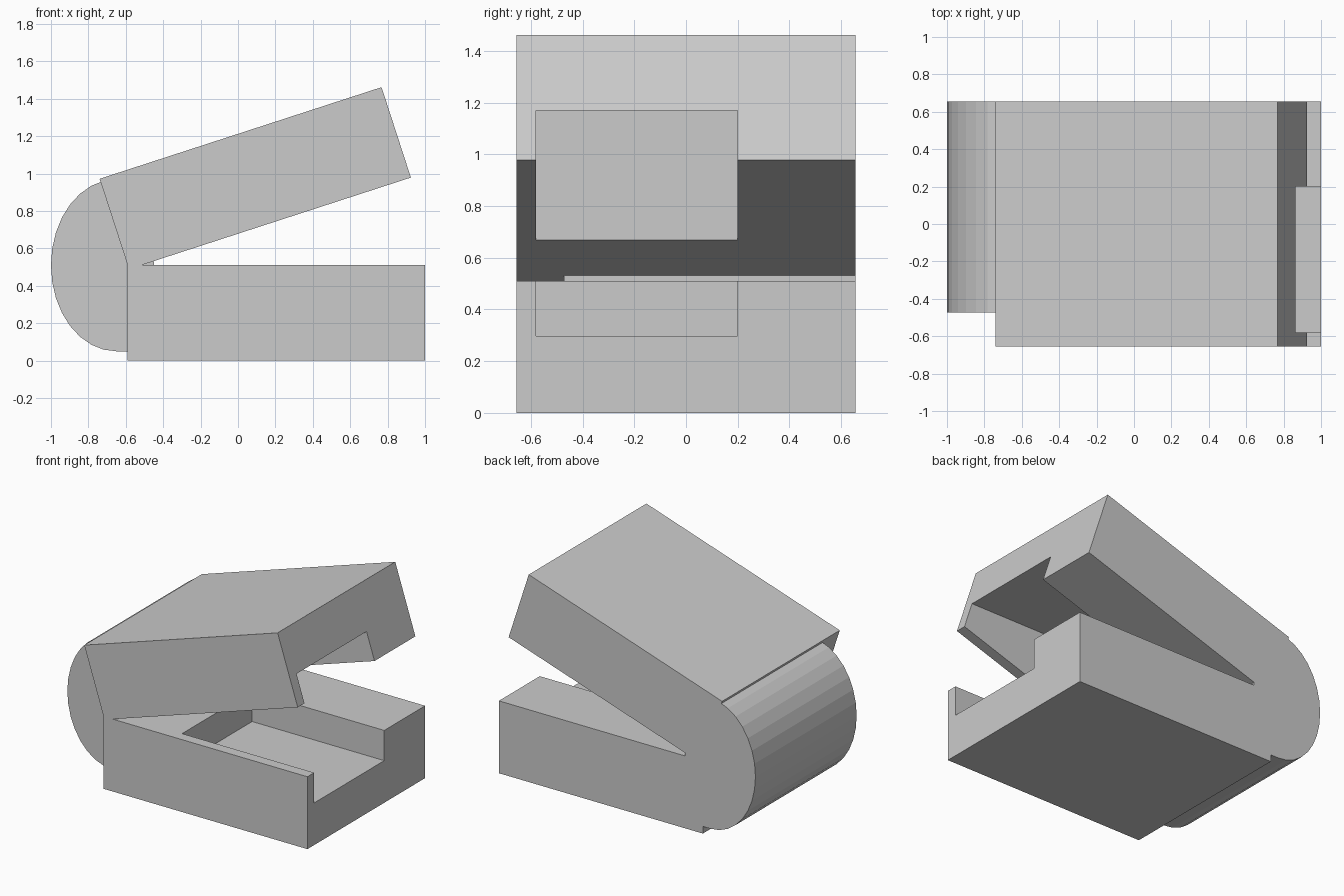
import bpy, bmesh, math

if "Cube" in bpy.data.objects:
    bpy.data.objects.remove(bpy.data.objects["Cube"])


def prism(name, profile, y0, y1):
    """Extrude an (x, z) profile from y0 to y1."""
    bm = bmesh.new()
    face = bm.faces.new([bm.verts.new((x, y0, z)) for x, z in profile])
    ext = bmesh.ops.extrude_face_region(bm, geom=[face])
    moved = [v for v in ext["geom"] if isinstance(v, bmesh.types.BMVert)]
    bmesh.ops.translate(bm, verts=moved, vec=(0, y1 - y0, 0))
    bmesh.ops.recalc_face_normals(bm, faces=bm.faces)
    mesh = bpy.data.meshes.new(name)
    bm.to_mesh(mesh)
    bm.free()
    obj = bpy.data.objects.new(name, mesh)
    bpy.context.collection.objects.link(obj)
    return obj


def rect(x0, x1, z0, z1):
    return [(x0, z0), (x1, z0), (x1, z1), (x0, z1)]


HALF = 0.655

# Lower jaw: upright block
lower_jaw = prism("lower_jaw", rect(-0.59, 1.0, 0.0, 0.51), -HALF, HALF)

# Upper jaw: same block opened by 18 degrees around the hinge corner
c, s = math.cos(math.radians(18)), math.sin(math.radians(18))
tilted = [(-0.583 + c * x - s * z, 0.489 + s * x + c * z)
          for x, z in rect(0.0, 1.585, 0.0, 0.508)]
upper_jaw = prism("upper_jaw", tilted, -HALF, HALF)

# Mouth cavity: one straight cutter hollows both jaws
cutter = prism("mouth_cutter", rect(-0.03, 1.3, 0.297, 1.17), -0.58, 0.2)
cutter.hide_render = True
cutter.hide_viewport = True
cutter.display_type = 'WIRE'
for jaw in (lower_jaw, upper_jaw):
    mod = jaw.modifiers.new("mouth", 'BOOLEAN')
    mod.operation = 'DIFFERENCE'
    mod.solver = 'EXACT'
    mod.object = cutter

# Hinge: rounded back joining the jaws, shorter at the front side
steps = 16
arc = [(-0.65 - 0.35 * math.sin(math.pi * i / steps),
        0.51 + 0.46 * math.cos(math.pi * i / steps)) for i in range(steps + 1)]
hinge = prism("hinge", arc + [(-0.45, 0.05), (-0.45, 0.53), (-0.6, 0.9)], -0.472, HALF)
